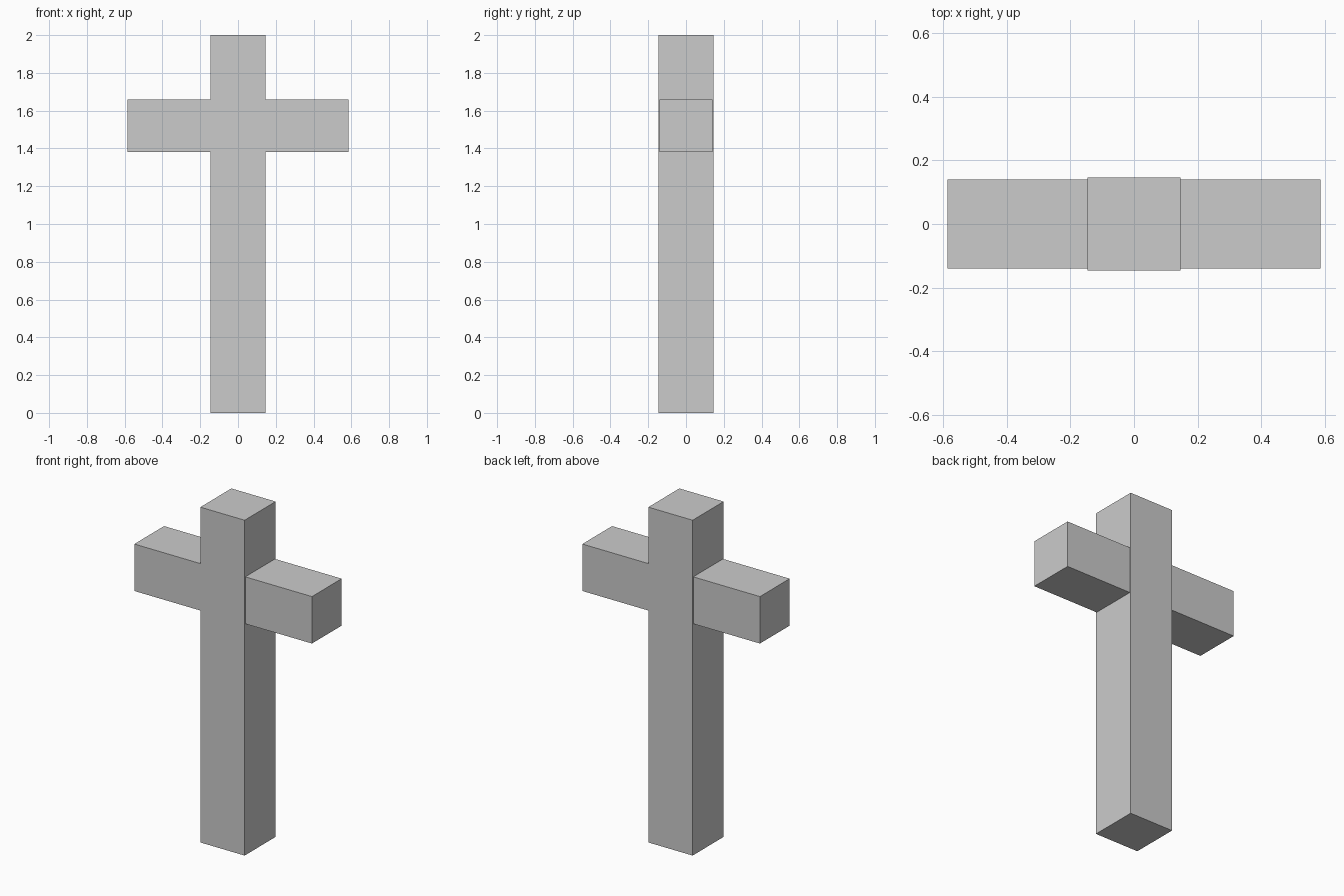
import bpy

if "Cube" in bpy.data.objects:
    bpy.data.objects.remove(bpy.data.objects["Cube"])


def box(name, size, centre):
    bpy.ops.mesh.primitive_cube_add(size=1, location=centre)
    obj = bpy.context.object
    obj.name = name
    obj.scale = size
    bpy.ops.object.transform_apply(location=False, rotation=False, scale=True)
    return obj


# Upright post
box("upright_post", (0.292, 0.292, 2.0), (0, 0, 1.0))

# Crossbeam, slightly thinner than the post and passing through it
box("crossbeam", (1.172, 0.28, 0.28), (0, 0, 1.52))
